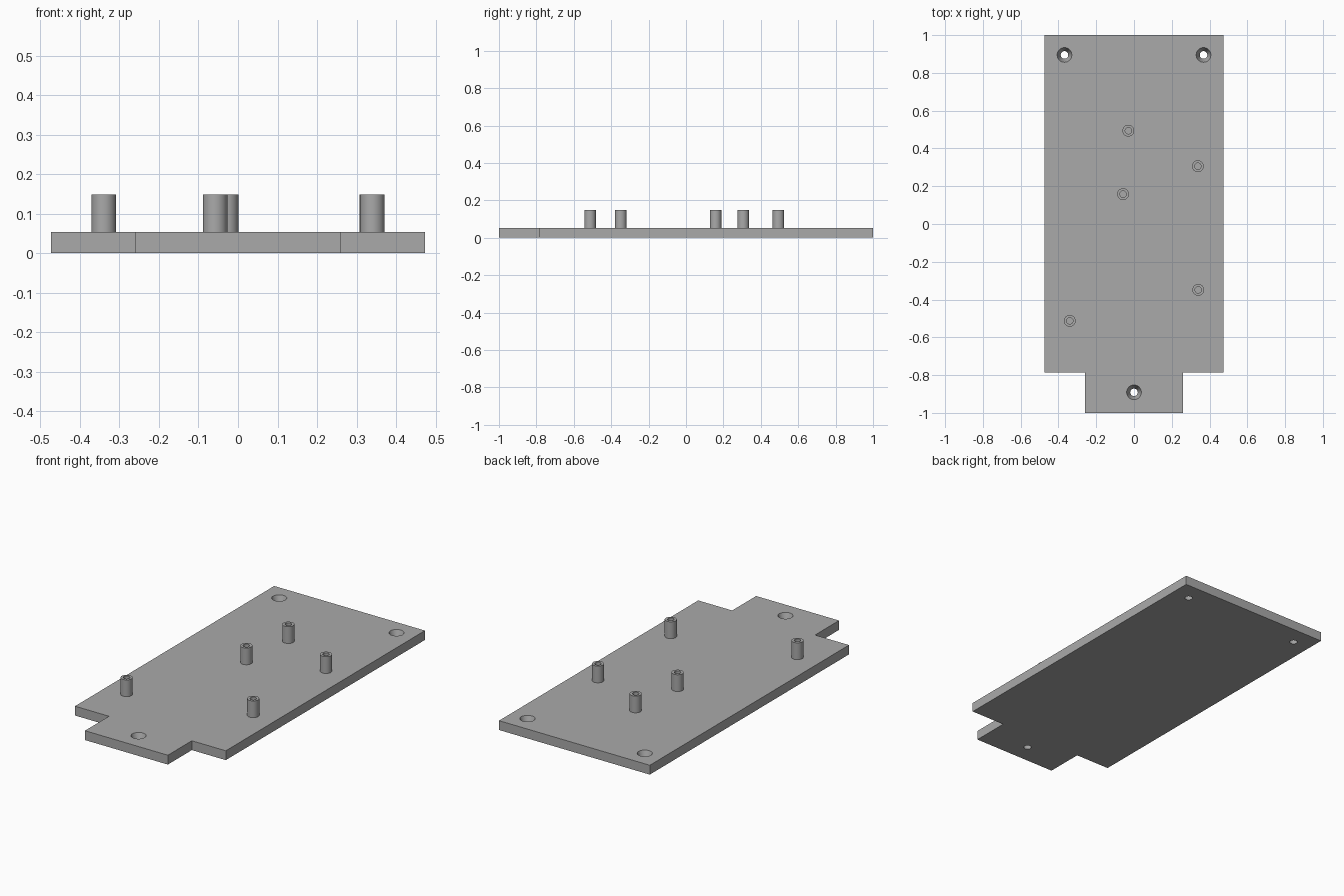
import bpy
import bmesh
from math import radians

cube = bpy.data.objects.get("Cube")
if cube:
    bpy.data.objects.remove(cube, do_unlink=True)

PLATE_TOP = 0.053
POST_TOP = 0.148
SCREW_HOLES = [(-0.368, 0.895), (0.368, 0.895), (0, -0.891)]
POSTS = [(-0.34, -0.513), (0.34, -0.349), (-0.058, 0.158),
         (0.338, 0.306), (-0.03, 0.494)]

grey = bpy.data.materials.new("plain_grey")
grey.use_nodes = True
grey.diffuse_color = (0.4, 0.4, 0.4, 1)
grey.node_tree.nodes["Principled BSDF"].inputs["Base Color"].default_value = grey.diffuse_color


def make_object(name, bm):
    bmesh.ops.recalc_face_normals(bm, faces=bm.faces)
    mesh = bpy.data.meshes.new(name)
    bm.to_mesh(mesh)
    bm.free()
    mesh.materials.append(grey)
    obj = bpy.data.objects.new(name, mesh)
    bpy.context.collection.objects.link(obj)
    return obj


def smooth(obj):
    bpy.ops.object.select_all(action="DESELECT")
    obj.select_set(True)
    bpy.context.view_layer.objects.active = obj
    bpy.ops.object.shade_smooth_by_angle(angle=radians(30))


def lathe(name, profile, place, closed):
    """Spin an (r, z) profile around a vertical axis at place."""
    bm = bmesh.new()
    verts = [bm.verts.new((r, 0, z)) for r, z in profile]
    edges = [bm.edges.new(pair) for pair in zip(verts, verts[1:])]
    if closed:
        edges.append(bm.edges.new((verts[-1], verts[0])))
    bmesh.ops.spin(bm, geom=verts + edges, cent=(0, 0, 0), axis=(0, 0, 1),
                   angle=radians(360), steps=32)
    bmesh.ops.remove_doubles(bm, verts=bm.verts, dist=0.0001)
    obj = make_object(name, bm)
    obj.location = (*place, 0)
    return obj


# Base plate with a narrower tab at the front
half_outline = [(0.26, -1), (0.26, -0.785), (0.473, -0.785), (0.473, 1)]
outline = half_outline + [(-x, y) for x, y in reversed(half_outline)]
bm = bmesh.new()
floor = bm.faces.new([bm.verts.new((x, y, 0)) for x, y in outline])
top = bmesh.ops.extrude_face_region(bm, geom=[floor])["geom"]
bmesh.ops.translate(bm, vec=(0, 0, PLATE_TOP),
                    verts=[v for v in top if isinstance(v, bmesh.types.BMVert)])
plate = make_object("base_plate", bm)

# Countersunk screw holes through the plate
sink = [(0, -0.02), (0.02, -0.02), (0.02, 0), (0.039, PLATE_TOP),
        (0.039, PLATE_TOP + 0.02), (0, PLATE_TOP + 0.02)]
for i, place in enumerate(SCREW_HOLES):
    cutter = lathe(f"screw_hole_cutter_{i + 1}", sink, place, False)
    cutter.hide_render = True
    cutter.hide_set(True)
    cut = plate.modifiers.new(f"screw_hole_{i + 1}", "BOOLEAN")
    cut.operation = "DIFFERENCE"
    cut.solver = "EXACT"
    cut.object = cutter

# Bake the holes so the cutters are no longer needed
bpy.context.view_layer.update()
baked = bpy.data.meshes.new_from_object(
    plate.evaluated_get(bpy.context.evaluated_depsgraph_get()))
cutters = [m.object for m in plate.modifiers]
plate.modifiers.clear()
plate.data = baked
for cutter in cutters:
    bpy.data.objects.remove(cutter, do_unlink=True)
smooth(plate)

# Hollow standoff posts
tube = [(0.031, PLATE_TOP), (0.031, POST_TOP), (0.017, POST_TOP), (0.017, PLATE_TOP)]
for i, place in enumerate(POSTS):
    smooth(lathe(f"standoff_post_{i + 1}", tube, place, True))
